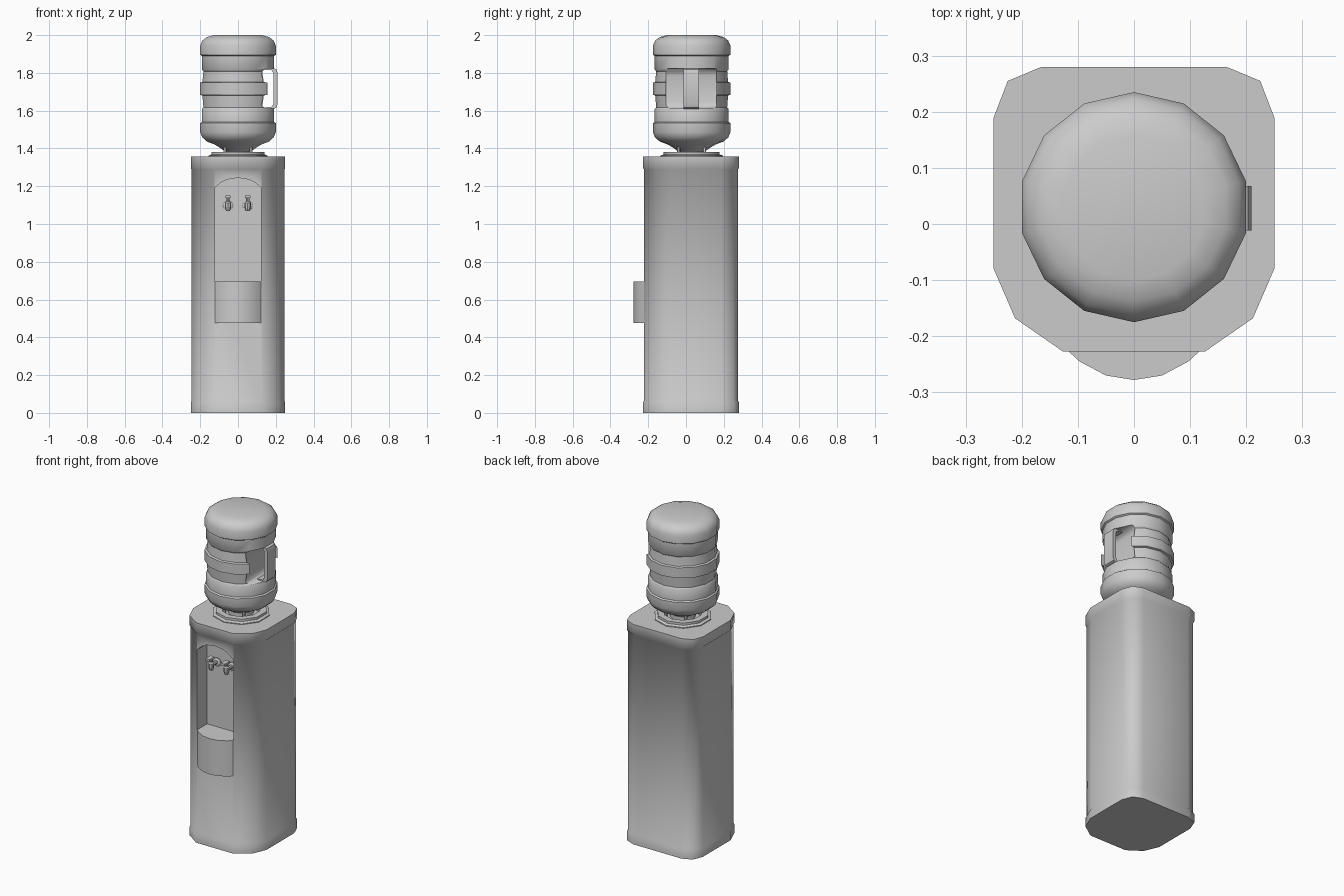
import bpy, bmesh, math

if "Cube" in bpy.data.objects:
    bpy.data.objects.remove(bpy.data.objects["Cube"])

CY = 0.03  # depth centre of the bottle and cabinet


def loft(name, rings, smooth=40):
    """Closed skin over equal-length rings of points."""
    bm = bmesh.new()
    vs = [[bm.verts.new(p) for p in r] for r in rings]
    n = len(vs[0])
    for a, b in zip(vs, vs[1:]):
        for i in range(n):
            j = (i + 1) % n
            bm.faces.new((a[i], a[j], b[j], b[i]))
    bm.faces.new(vs[0][::-1])
    bm.faces.new(vs[-1])
    bmesh.ops.recalc_face_normals(bm, faces=bm.faces)
    me = bpy.data.meshes.new(name)
    bm.to_mesh(me)
    bm.free()
    ob = bpy.data.objects.new(name, me)
    bpy.context.collection.objects.link(ob)
    shade(ob, smooth)
    return ob


def shade(ob, angle):
    bpy.ops.object.select_all(action='DESELECT')
    ob.select_set(True)
    bpy.context.view_layer.objects.active = ob
    bpy.ops.object.shade_smooth_by_angle(angle=math.radians(angle))


def circle(r, n, phase=90):
    return [(r * math.cos(math.radians(phase + 360 * i / n)),
             r * math.sin(math.radians(phase + 360 * i / n))) for i in range(n)]


def revolve(name, profile, n, x=0, y=CY, smooth=40, phase=90):
    return loft(name, [[(x + u, y + v, z) for u, v in circle(r, n, phase)]
                       for r, z in profile], smooth)


def rod_y(name, profile, n, x, z):
    return loft(name, [[(x + u, y, z + v) for u, v in circle(r, n)] for r, y in profile])


def prism_y(name, pts, y0, y1, smooth=40):
    return loft(name, [[(x, y, z) for x, z in pts] for y in (y0, y1)], smooth)


def cut(ob, cutter, smooth):
    m = ob.modifiers.new("cut", 'BOOLEAN')
    m.operation = 'DIFFERENCE'
    m.solver = 'EXACT'
    m.object = cutter
    cutter.hide_render = True
    bpy.ops.object.select_all(action='DESELECT')
    ob.select_set(True)
    bpy.context.view_layer.objects.active = ob
    bpy.ops.object.modifier_apply(modifier=m.name)
    bpy.data.objects.remove(cutter)
    shade(ob, smooth)


def mirrored(half):
    return half + [(-a, b) for a, b in reversed(half) if a > 1e-6]


# cabinet with plinth and top rim
outline = mirrored([(0.127, -0.227), (0.212, -0.168), (0.25, -0.08),
                    (0.25, 0.19), (0.225, 0.255), (0.165, 0.28)])
levels = [(0, 1), (0.055, 1), (0.066, 0.98), (1.29, 0.98), (1.295, 1), (1.357, 1)]
cabinet = loft("cabinet", [[(x * s, CY + (y - CY) * s, z) for x, y in outline]
                           for z, s in levels], 50)

# arched niche in the front
arch = mirrored([(0.123, 0.695), (0.123, 1.19), (0.095, 1.217), (0.06, 1.235), (0, 1.245)])
cut(cabinet, prism_y("niche_cutter", arch, -0.4, -0.125), 50)

# curved drip tray
tray = mirrored([(0, -0.278), (0.05, -0.27), (0.097, -0.245), (0.123, -0.221), (0.123, -0.205)])
loft("drip_tray", [[(x, y, z) for x, y in tray] for z in (0.475, 0.695)])

# taps
for side, x in (("left", -0.053), ("right", 0.051)):
    rod_y(side + "_tap_rosette", [(0.026, -0.12), (0.026, -0.132), (0.018, -0.138)], 12, x, 1.097)
    rod_y(side + "_tap_pipe", [(0.011, -0.125), (0.011, -0.185)], 8, x, 1.1)
    revolve(side + "_tap_spout", [(0.011, 1.07), (0.017, 1.09), (0.017, 1.112), (0.009, 1.12),
                                  (0.009, 1.137)], 8, x, -0.185)
    prism_y(side + "_tap_lever", [(x - 0.014, 1.137), (x + 0.014, 1.137),
                                  (x + 0.014, 1.15), (x - 0.014, 1.15)], -0.222, -0.172)

# collar the bottle stands in
revolve("collar", [(0.165, 1.35), (0.165, 1.362), (0.148, 1.368), (0.148, 1.382),
                   (0.11, 1.382), (0.10, 1.36)], 10)
for i in range(4):
    u, v = circle(0.096, 4, 45)[i]
    revolve(f"collar_post_{i + 1}", [(0.009, 1.355), (0.009, 1.41)], 6, u, CY + v)

# ribbed bottle
bottle = revolve("bottle", [
    (0.072, 1.355), (0.072, 1.385), (0.10, 1.405), (0.125, 1.42), (0.17, 1.437), (0.195, 1.46),
    (0.205, 1.485), (0.205, 1.534), (0.196, 1.54), (0.196, 1.608), (0.188, 1.618),
    (0.193, 1.68), (0.205, 1.684), (0.205, 1.748), (0.193, 1.752), (0.188, 1.808),
    (0.196, 1.818), (0.196, 1.89), (0.205, 1.896), (0.205, 1.945), (0.193, 1.972),
    (0.168, 1.99), (0.13, 2.0)], 14)

# hand recess and grip
recess = [(0.3, 1.612), (0.145, 1.612), (0.127, 1.625), (0.12, 1.645),
          (0.12, 1.785), (0.127, 1.808), (0.145, 1.822), (0.3, 1.822)]
cut(bottle, prism_y("recess_cutter", recess, CY - 0.135, CY + 0.132), 40)
grip = [(0.14, 1.825), (0.19, 1.825), (0.203, 1.818), (0.209, 1.80), (0.209, 1.634), (0.203, 1.616),
        (0.19, 1.609), (0.14, 1.609), (0.14, 1.617), (0.178, 1.62), (0.187, 1.636),
        (0.187, 1.798), (0.178, 1.814), (0.14, 1.817)]
prism_y("bottle_grip", grip, CY - 0.042, CY + 0.038)
